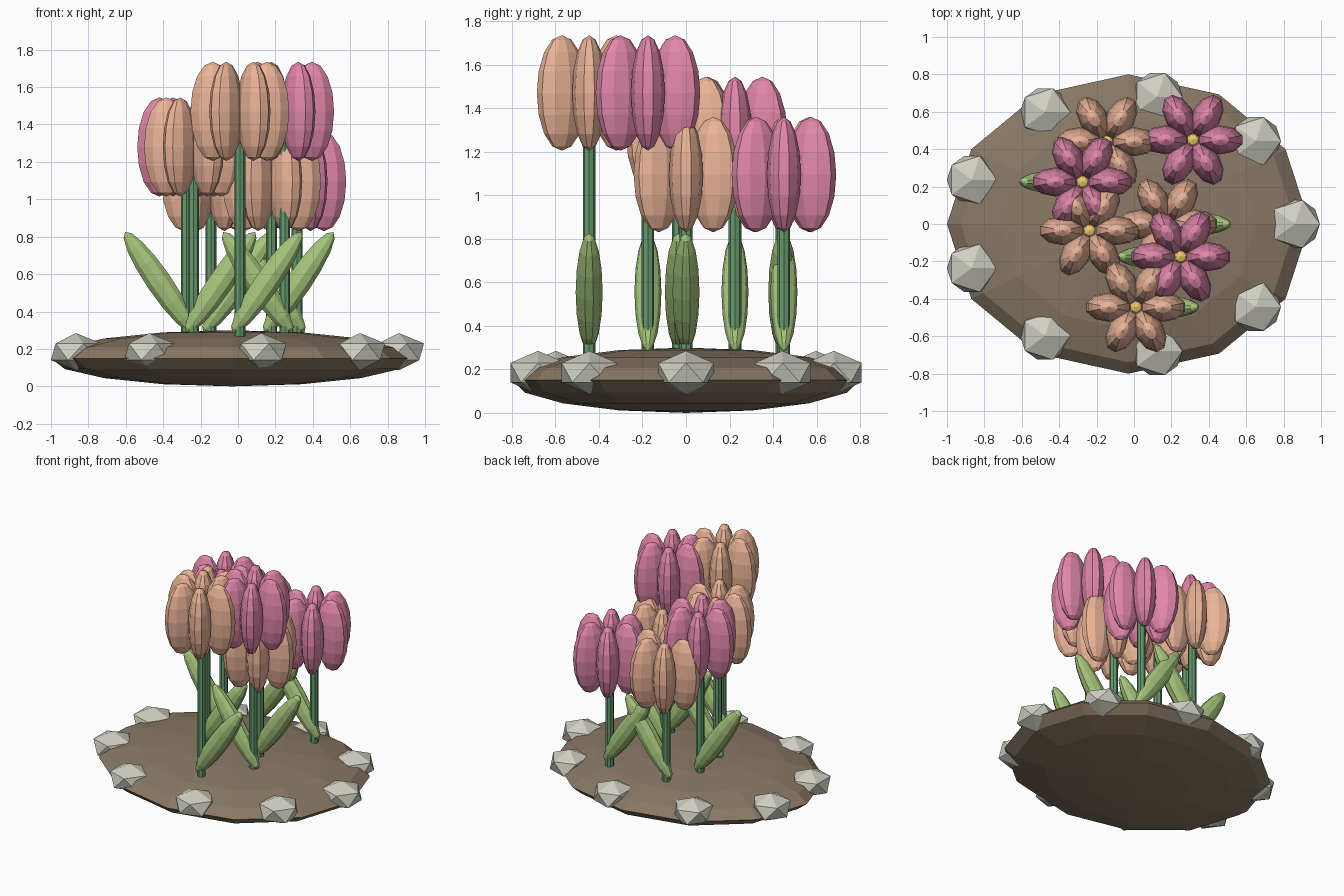
import bpy, bmesh
from math import cos, sin, pi, radians
from mathutils import Matrix, Vector

if "Cube" in bpy.data.objects:
    bpy.data.objects.remove(bpy.data.objects["Cube"])


def material(name, rgb):
    m = bpy.data.materials.new(name)
    m.diffuse_color = (*rgb, 1)
    m.use_nodes = True
    m.node_tree.nodes["Principled BSDF"].inputs["Base Color"].default_value = m.diffuse_color
    return m


SOIL = material("soil", (0.25, 0.19, 0.13))
STONE = material("stone", (0.62, 0.62, 0.54))
STEM = material("stem_green", (0.13, 0.32, 0.15))
LEAF = material("leaf_green", (0.38, 0.56, 0.2))
PEACH = material("peach", (0.82, 0.45, 0.31))
PINK = material("pink", (0.75, 0.24, 0.4))
YELLOW = material("yellow", (0.85, 0.6, 0.15))


def place(loc, scale, rot=Matrix.Identity(4)):
    return Matrix.Translation(Vector(loc)) @ rot @ Matrix.Diagonal((*scale, 1))


def finish(name, bm, mat):
    me = bpy.data.meshes.new(name)
    bm.to_mesh(me)
    bm.free()
    me.materials.append(mat)
    ob = bpy.data.objects.new(name, me)
    bpy.context.collection.objects.link(ob)
    return ob


def ball(bm, matrix, segs=10, rings=8):
    bmesh.ops.create_uvsphere(bm, u_segments=segs, v_segments=rings, radius=1, matrix=matrix)


CX = -0.03  # centre of the bed

# Soil mound
bm = bmesh.new()
ball(bm, place((CX, 0, 0.15), (0.97, 0.8, 0.15)), 12, 8)
finish("soil_mound", bm, SOIL)

# Ring of border stones
for i in range(9):
    a = radians(40 * i)
    bm = bmesh.new()
    bmesh.ops.create_icosphere(bm, subdivisions=1, radius=1, matrix=place(
        (CX + 0.89 * cos(a), 0.69 * sin(a), 0.185), (0.15, 0.15, 0.1)))
    finish(f"border_stone_{i + 1}", bm, STONE)


def tulip(n, x, y, top, color, lean):
    mid = top - 0.265
    # Stem
    bm = bmesh.new()
    base, tip = 0.24, mid - 0.15
    bmesh.ops.create_cone(bm, cap_ends=True, segments=8, radius1=0.029, radius2=0.029,
                          depth=tip - base, matrix=Matrix.Translation((x, y, (base + tip) / 2)))
    finish(f"stem_{n}", bm, STEM)
    # Leaf
    bm = bmesh.new()
    ball(bm, place((x + lean * 0.145, y, 0.555), (0.07, 0.062, 0.327),
                   Matrix.Rotation(lean * 0.6, 4, 'Y')))
    finish(f"leaf_{n}", bm, LEAF)
    # Six petals
    bm = bmesh.new()
    for k in range(6):
        a = k * pi / 3
        ball(bm, place((x + 0.145 * cos(a), y + 0.145 * sin(a), mid), (0.125, 0.078, 0.265),
                       Matrix.Rotation(a, 4, 'Z')))
    finish(f"petals_{n}", bm, color)
    # Flower centre
    bm = bmesh.new()
    ball(bm, place((x, y, mid), (0.05, 0.05, 0.06)), 8, 6)
    finish(f"flower_centre_{n}", bm, YELLOW)


# x, y, top height, petal colour, leaf direction
TULIPS = [(0.01, -0.445, 1.735, PEACH, 1), (0.25, -0.175, 1.735, PINK, -1),
          (-0.238, -0.035, 1.545, PEACH, 1), (0.18, 0.0, 1.36, PEACH, 1),
          (-0.275, 0.225, 1.545, PINK, -1), (-0.145, 0.44, 1.36, PEACH, 1),
          (0.315, 0.45, 1.36, PINK, -1)]
for n, t in enumerate(TULIPS, 1):
    tulip(n, *t)
